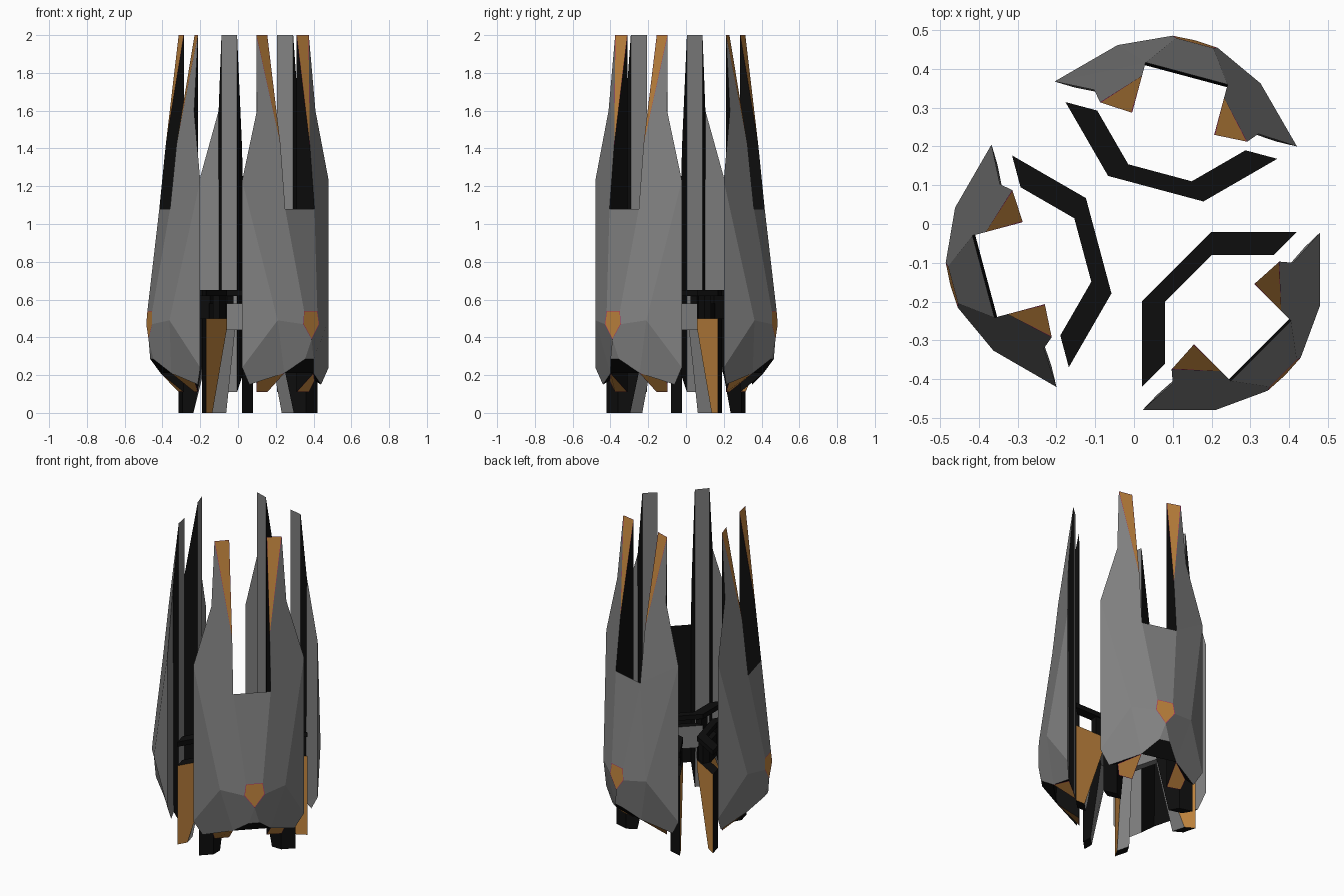
import bpy, bmesh, math
from mathutils import Matrix

if "Cube" in bpy.data.objects:
    bpy.data.objects.remove(bpy.data.objects["Cube"])

def material(name, rgb):
    m = bpy.data.materials.new(name)
    m.diffuse_color = (*rgb, 1)
    m.use_nodes = True
    m.node_tree.nodes["Principled BSDF"].inputs["Base Color"].default_value = m.diffuse_color
    return m

MATS = [material("grey armour", (0.22, 0.22, 0.22)),
        material("black frame", (0.004, 0.004, 0.004)),
        material("orange panel", (0.55, 0.24, 0.05)),
        material("pink trim", (0.45, 0.04, 0.14))]
GREY, BLACK, ORANGE, PINK = range(4)
CENTRE = Matrix.Translation((0.025, -0.025, 0))

def mirror(p):
    """Reflect across the pod's diagonal plane."""
    return (-p[1], -p[0], p[2])

def build(name, pts, side_faces, centre_faces=(), trim=0):
    """Mesh one pod part (both halves), then place it three times round the axis."""
    bm = bmesh.new()
    v = {}
    for k, p in pts.items():
        v[k] = bm.verts.new(p)
        q = mirror(p)
        same = max(abs(a - b) for a, b in zip(p, q)) < 1e-5
        v[k + "'"] = v[k] if same else bm.verts.new(q)

    def add(keys, mat):
        bm.faces.new([v[k] for k in keys]).material_index = mat
    for keys, mat in side_faces:
        keys = keys.split()
        add(keys, mat)
        add([k + "'" for k in reversed(keys)], mat)
    for keys, mat in centre_faces:
        add(keys.split(), mat)
    bmesh.ops.recalc_face_normals(bm, faces=bm.faces)
    if trim:
        panels = {f for f in bm.faces if f.material_index == ORANGE}
        bmesh.ops.inset_individual(bm, faces=list(panels), thickness=trim)
        for f in bm.faces:
            if f.material_index == ORANGE and f not in panels:
                f.material_index = PINK
    me = bpy.data.meshes.new(name)
    bm.to_mesh(me)
    bm.free()
    for m in MATS:
        me.materials.append(m)
    for i in range(3):
        o = bpy.data.objects.new(f"{name}_{i + 1}", me)
        o.matrix_world = (CENTRE @ Matrix.Rotation(i * math.tau / 3, 4, 'Z')
                          @ CENTRE.inverted())
        bpy.context.collection.objects.link(o)

# Armour shell: two tall prongs joined by a low centre plate
shell = {
    "E1": (.022, -.48, 1.23), "E0": (.022, -.48, .24), "R": (.21, -.48, .49),
    "F": (.10, -.41, 1.6), "A2": (.097, -.375, 2), "B2": (.155, -.31, 2),
    "C": (.225, -.38, 1.42), "T": (.25, -.405, 1.08),
    "H1": (.35, -.42, .54), "H2": (.345, -.43, .47), "H3": (.39, -.39, .39),
    "B1": (.06, -.44, .15), "G": (.245, -.40, .21), "M": (.355, -.40, .285),
    "K0": (.10, -.405, .17), "A0": (.097, -.375, .11), "B0": (.155, -.31, .11)}
build("armour_shell", shell, [
    ("E1 F A2 C T", GREY), ("E1 T R", GREY), ("T H1 H2 R", GREY),
    ("E1 R E0", GREY), ("E0 R G B1", GREY), ("R H2 H3 M G", GREY),
    ("A2 B2 C", ORANGE), ("B2 C T G B0", BLACK),
    ("A2 B2 B0 A0", GREY), ("F A2 A0 K0", BLACK),
    ("E1 F K0 E0", GREY), ("E0 K0 B1", GREY),
    ("A0 B0 G K0", ORANGE), ("K0 G B1", BLACK)], [
    ("T H1 H1' T'", GREY), ("H1 H2 H3 H2' H1'", ORANGE),
    ("H3 M M'", GREY), ("M G G' M'", BLACK), ("T G G' T'", BLACK)], trim=0.004)

# Splayed legs of the inner arch
legs = {}
for n, y, xf, xk, xp in (("o", -.02, .42, .355, .20), ("i", -.08, .36, .295, .20)):
    for k, x, z in (("p", xp, .50), ("t", xf, .50), ("f", xf, 0), ("k", xk, 0), ("u", xp, .45)):
        legs[k + n] = (x, y, z)
build("arch_leg", legs, [
    ("po to fo ko uo", ORANGE), ("pi ti fi ki ui", BLACK),
    ("po to ti pi", BLACK), ("to fo fi ti", BLACK),
    ("fo ko ki fi", BLACK), ("ko uo ui ki", GREY), ("po uo ui pi", BLACK)])

# Arch crown joining the legs
crown = {"a": (.20, -.02, .44), "b": (.20, -.02, .58),
         "c": (.20, -.08, .58), "d": (.20, -.08, .44)}
build("arch_crown", crown, [("a b c d", BLACK)], [
    ("a b b' a'", GREY), ("b c c' b'", BLACK), ("c d d' c'", BLACK), ("d a a' d'", GREY)])

# Thin rail above the arch, following the same path
rail = {}
for n, z in (("0", .62), ("1", .65)):
    for k, x, y in (("a", .42, -.02), ("b", .20, -.02), ("c", .20, -.08), ("d", .36, -.08)):
        rail[k + n] = (x, y, z)
build("arch_rail", rail, [
    ("a0 b0 b1 a1", BLACK), ("c0 d0 d1 c1", BLACK), ("a0 d0 d1 a1", BLACK),
    ("a0 b0 c0 d0", BLACK), ("a1 b1 c1 d1", BLACK)], [
    ("b0 b0' b1' b1", BLACK), ("c0 c0' c1' c1", BLACK),
    ("b0 c0 c0' b0'", BLACK), ("b1 c1 c1' b1'", BLACK)])

# Posts carrying the rail
post = {}
for n, z in (("0", .49), ("1", .63)):
    for k, x, y in (("a", .26, -.03), ("b", .20, -.03), ("c", .20, -.07), ("d", .26, -.07)):
        post[k + n] = (x, y, z)
build("rail_post", post, [
    ("a0 b0 b1 a1", BLACK), ("b0 c0 c1 b1", BLACK), ("c0 d0 d1 c1", BLACK),
    ("d0 a0 a1 d1", BLACK), ("a0 b0 c0 d0", BLACK), ("a1 b1 c1 d1", BLACK)])
